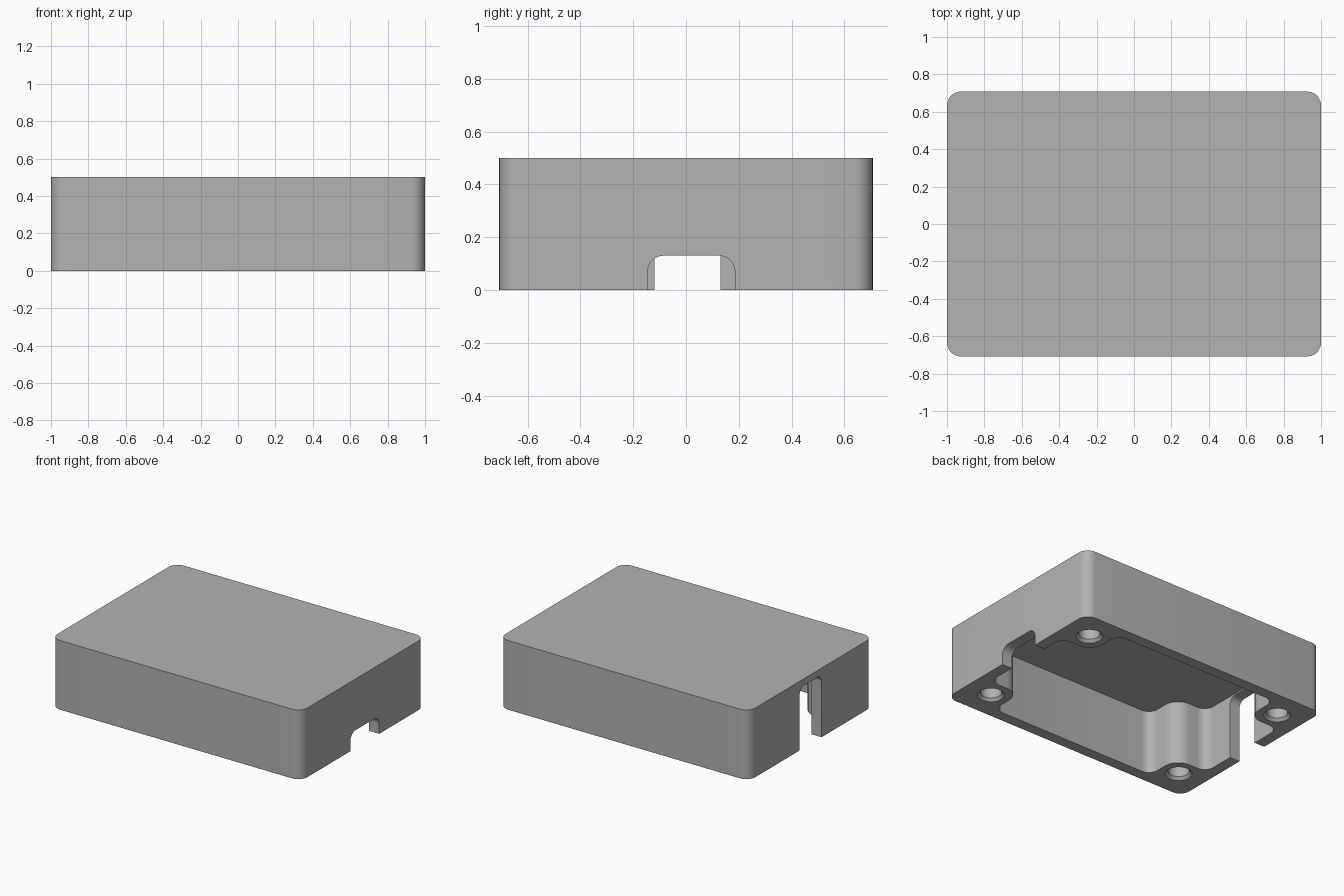
import bpy, bmesh, math
from mathutils import Vector

if "Cube" in bpy.data.objects:
    bpy.data.objects.remove(bpy.data.objects["Cube"])

HX, HY, H = 1.0, 0.708, 0.5      # outer half sizes and height
WALL, CEILING = 0.08, 0.46       # wall thickness, cavity depth
BX, BY = 0.80, 0.50              # screw boss centres
BOSS = 0.135                     # boss half width

grey = bpy.data.materials.new("plain grey")
grey.diffuse_color = (0.45, 0.45, 0.45, 1)
grey.use_nodes = True
grey.node_tree.nodes["Principled BSDF"].inputs["Base Color"].default_value = grey.diffuse_color


def rounded(points, steps=8):
    """Round each (x, y, radius) corner of a closed outline."""
    out = []
    n = len(points)
    for i, (x, y, r) in enumerate(points):
        p = Vector((x, y))
        if r == 0:
            out.append(p)
            continue
        a = (Vector(points[i - 1][:2]) - p).normalized()
        b = (Vector(points[(i + 1) % n][:2]) - p).normalized()
        centre = p + (a + b) * r         # all corners are square
        for k in range(steps + 1):
            t = k / steps * math.pi / 2
            out.append(centre - b * r * math.cos(t) - a * r * math.sin(t))
    return out


def finish(name, bm):
    bmesh.ops.recalc_face_normals(bm, faces=bm.faces)
    mesh = bpy.data.meshes.new(name)
    bm.to_mesh(mesh)
    bm.free()
    mesh.materials.append(grey)
    ob = bpy.data.objects.new(name, mesh)
    bpy.context.collection.objects.link(ob)
    return ob


def prism(name, outline, place, direction):
    """Extrude an outline whose points are mapped to space by place."""
    bm = bmesh.new()
    face = bm.faces.new([bm.verts.new(place(p)) for p in outline])
    ext = bmesh.ops.extrude_face_region(bm, geom=[face])
    verts = [g for g in ext["geom"] if isinstance(g, bmesh.types.BMVert)]
    bmesh.ops.translate(bm, verts=verts, vec=direction)
    return finish(name, bm)


def lathe(name, profile, x, y, sides=40):
    """Turned solid from (radius, z) rings."""
    bm = bmesh.new()
    rings = [[bm.verts.new((x + r * math.cos(2 * math.pi * i / sides),
                            y + r * math.sin(2 * math.pi * i / sides), z))
              for i in range(sides)] for r, z in profile]
    for lo, hi in zip(rings, rings[1:]):
        for i in range(sides):
            j = (i + 1) % sides
            bm.faces.new((lo[i], lo[j], hi[j], hi[i]))
    bm.faces.new(rings[0])
    bm.faces.new(rings[-1])
    return finish(name, bm)


def cut(body, cutter):
    cutter.hide_render = True
    mod = body.modifiers.new("cut", "BOOLEAN")
    mod.operation, mod.solver, mod.object = "DIFFERENCE", "EXACT", cutter
    bpy.context.view_layer.objects.active = body
    bpy.ops.object.modifier_apply(modifier=mod.name)
    bpy.data.objects.remove(cutter)


# Outer block with rounded upright corners
R = 0.075
shell = prism("case_shell",
              rounded([(-HX, -HY, R), (HX, -HY, R), (HX, HY, R), (-HX, HY, R)]),
              lambda p: (p.x, p.y, 0), (0, 0, H))

# Cavity outline that steps around the four corner bosses
cx, cy = HX - WALL, HY - WALL
ix, iy = BX - BOSS, BY - BOSS
F, C = 0.07, 0.11
corner = [(cx, iy, F), (ix, iy, C), (ix, cy, F)]
outline = []
for sx, sy in ((1, 1), (-1, 1), (-1, -1), (1, -1)):
    quarter = [(x * sx, y * sy, r) for x, y, r in corner]
    outline += quarter if sx * sy > 0 else quarter[::-1]
cut(shell, prism("cavity", rounded(outline),
                 lambda p: (p.x, p.y, -0.1), (0, 0, CEILING + 0.1)))


# Cable openings in the two end walls
def opening(name, x, y0, y1, top, r):
    pts = [(y0, -0.1, 0), (y1, -0.1, 0), (y1, top, r), (y0, top, r)]
    cut(shell, prism(name, rounded(pts),
                     lambda p: (x - 0.1, p.x, p.y), (0.2, 0, 0)))


opening("low_opening", 0.99, -0.145, 0.185, 0.13, 0.06)
opening("tall_opening", -0.99, -0.12, 0.13, 0.45, 0.05)

# Countersunk screw holes
for sx in (-1, 1):
    for sy in (-1, 1):
        cut(shell, lathe("screw_hole", [(0.088, -0.05), (0.088, 0.0),
                                        (0.070, 0.02), (0.070, 0.32)],
                         sx * BX, sy * BY))

# Smooth the fillets, keep edges crisp
bpy.ops.object.select_all(action="DESELECT")
shell.select_set(True)
bpy.context.view_layer.objects.active = shell
bpy.ops.object.shade_smooth_by_angle(angle=math.radians(30))
